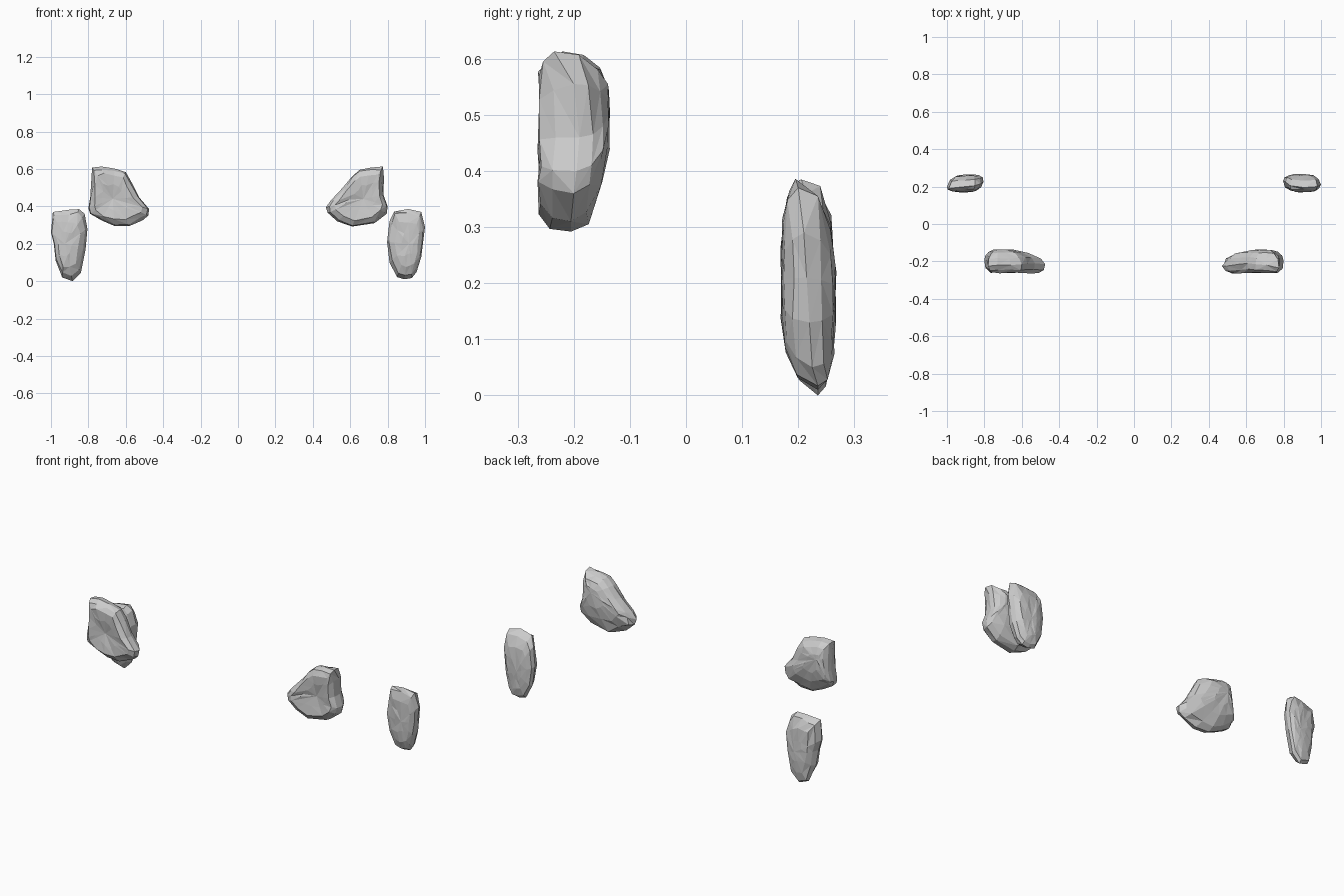
import bpy, bmesh, random
from mathutils import Vector

random.seed(4)


def rock(name, outline, front, back, front_prof, back_prof):
    """Faceted stone: rim loop (x, z, y) with a dome towards a front and a back peak."""
    bm = bmesh.new()
    rim_co = [Vector((x, y, z)) for x, z, y in outline]
    n = len(rim_co)
    rim = [bm.verts.new(c) for c in rim_co]
    for peak, prof in ((front, front_prof), (back, back_prof)):
        p = Vector((peak[0], peak[2], peak[1]))
        prev = rim
        for s, f in prof[:-1]:
            ring = []
            for c in rim_co:
                k = min(1, max(0, s + random.uniform(-.05, .05)))
                v = p.lerp(c, k)
                v.y = c.y + (p.y - c.y) * f + random.uniform(-.003, .003)
                ring.append(bm.verts.new(v))
            for i in range(n):
                j = (i + 1) % n
                a, b, c, d = prev[i], prev[j], ring[j], ring[i]
                if random.random() < .5:
                    bm.faces.new((a, b, c))
                    bm.faces.new((a, c, d))
                else:
                    bm.faces.new((a, b, d))
                    bm.faces.new((b, c, d))
            prev = ring
        # close with a fan; last profile value sets the dish or dome depth
        mid = sum((v.co.y for v in prev), 0) / n
        tip = bm.verts.new((p.x, mid + prof[-1][1], p.z))
        for i in range(n):
            bm.faces.new((prev[i], prev[(i + 1) % n], tip))
    bmesh.ops.recalc_face_normals(bm, faces=bm.faces)
    me = bpy.data.meshes.new(name)
    bm.to_mesh(me)
    bm.free()
    ob = bpy.data.objects.new(name, me)
    bpy.context.collection.objects.link(ob)
    return ob


# dome profiles: (scale of rim, depth fraction) ..., last entry is the tip offset
dished = [(.93, .6), (.78, .95), (.45, .85), (0, .012)]
domed = [(.9, .42), (.66, .78), (.33, .96), (0, .002)]
boxy_front = [(.9, .55), (.65, .88), (.33, .98), (0, -.001)]
boxy_back = [(.9, .55), (.65, .88), (.33, .98), (0, .001)]

# upper stones, at the front
rock("upper_stone_right",
     [(.47, .395, -.225), (.495, .43, -.225), (.56, .5, -.215), (.61, .56, -.21),
      (.65, .595, -.215), (.71, .607, -.22), (.775, .613, -.235), (.78, .555, -.2),
      (.778, .46, -.19), (.80, .40, -.195), (.795, .36, -.2), (.73, .31, -.205),
      (.61, .292, -.205), (.53, .32, -.215), (.48, .365, -.22)],
     (.67, .44, -.264), (.70, .52, -.136), dished, domed)
rock("upper_stone_left",
     [(-.475, .385, -.215), (-.53, .45, -.21), (-.57, .53, -.21), (-.60, .583, -.215),
      (-.66, .602, -.22), (-.73, .613, -.22), (-.78, .607, -.225), (-.785, .53, -.2),
      (-.79, .45, -.19), (-.80, .39, -.195), (-.79, .36, -.2), (-.73, .325, -.205),
      (-.66, .295, -.205), (-.58, .295, -.21), (-.51, .325, -.215), (-.48, .35, -.22)],
     (-.67, .44, -.264), (-.73, .52, -.136), dished, domed)

# lower stones, at the back
rock("lower_stone_right",
     [(.797, .21, .23), (.81, .32, .225), (.835, .372, .205), (.91, .386, .195),
      (.98, .37, .2), (1.0, .29, .21), (.99, .21, .215), (.98, .13, .22),
      (.955, .05, .225), (.93, .017, .235), (.89, .01, .235), (.85, .022, .235),
      (.81, .10, .235)],
     (.915, .2, .17), (.89, .17, .266), boxy_front, boxy_back)
rock("lower_stone_left",
     [(-1.0, .26, .2), (-.99, .37, .19), (-.95, .375, .195), (-.9, .382, .2),
      (-.85, .385, .205), (-.82, .36, .215), (-.805, .28, .225), (-.815, .17, .235),
      (-.84, .045, .235), (-.885, 0, .235), (-.94, .02, .23), (-.975, .11, .215),
      (-.985, .2, .205)],
     (-.925, .2, .17), (-.87, .18, .264), boxy_front, boxy_back)
